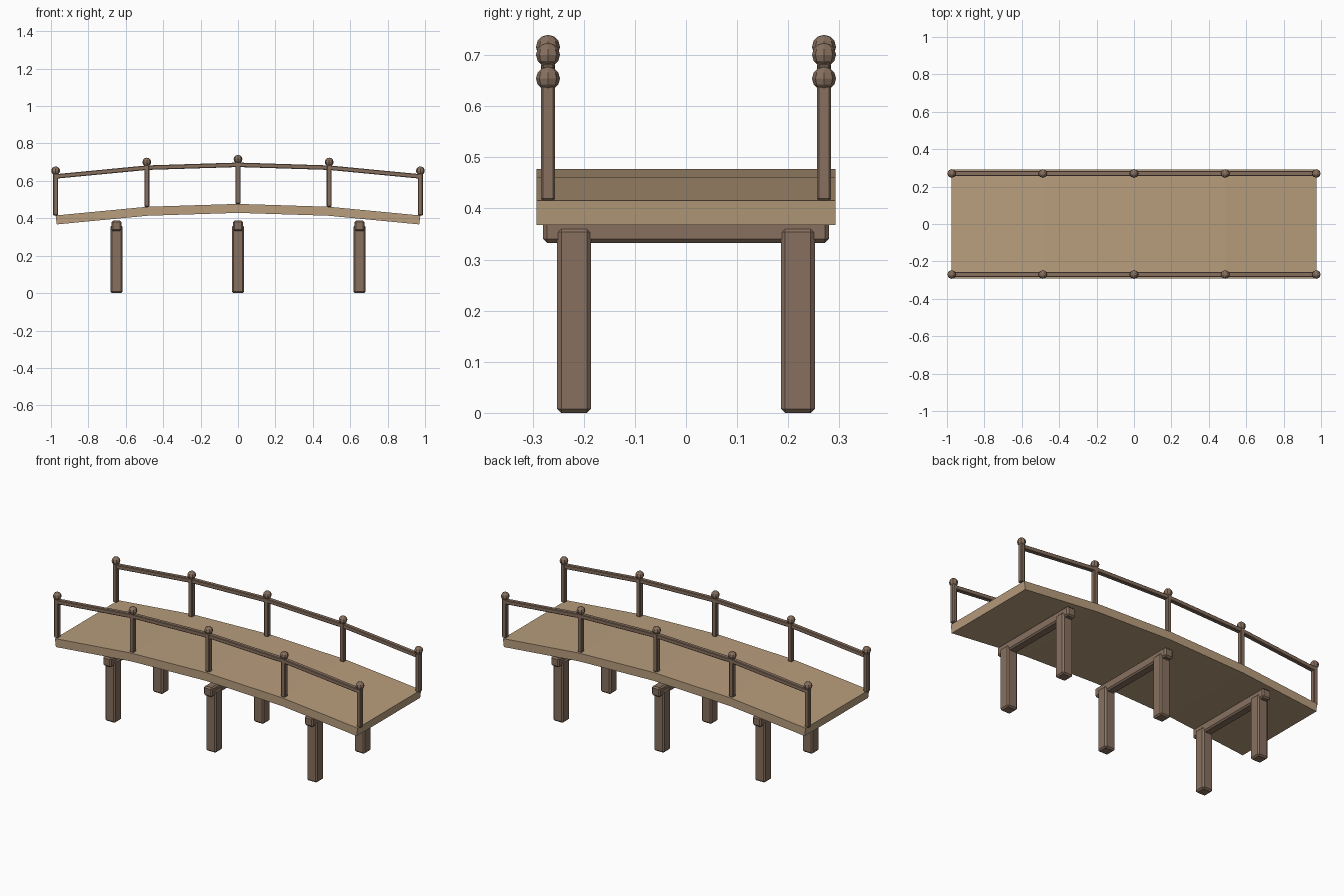
import bpy
import bmesh
from math import sin, cos, asin

if "Cube" in bpy.data.objects:
    bpy.data.objects.remove(bpy.data.objects["Cube"], do_unlink=True)

HALF = 0.975      # half span of the deck
RISE = 0.062      # height of the arch
CROWN = 0.477     # deck top at midspan
RADIUS = (HALF ** 2 + RISE ** 2) / (2 * RISE)
SIDE = 0.27       # railing offset from the centre line
STATIONS = [HALF * i / 2 for i in range(-2, 3)]


def make_material(name, color):
    mat = bpy.data.materials.new(name)
    mat.use_nodes = True
    mat.diffuse_color = color
    mat.node_tree.nodes["Principled BSDF"].inputs["Base Color"].default_value = color
    return mat


tan_wood = make_material("tan wood", (0.48, 0.34, 0.205, 1))
dark_wood = make_material("dark wood", (0.245, 0.163, 0.115, 1))


def add_object(name, bm, mat, bevel=0):
    bmesh.ops.recalc_face_normals(bm, faces=bm.faces)
    mesh = bpy.data.meshes.new(name)
    bm.to_mesh(mesh)
    bm.free()
    mesh.materials.append(mat)
    obj = bpy.data.objects.new(name, mesh)
    bpy.context.collection.objects.link(obj)
    if bevel:
        mod = obj.modifiers.new("soft edges", "BEVEL")
        mod.width = bevel
        mod.segments = 1
        mod.limit_method = "ANGLE"
    return obj


def box(name, center, size, mat, bevel):
    bm = bmesh.new()
    bmesh.ops.create_cube(bm, size=1)
    bmesh.ops.scale(bm, vec=size, verts=bm.verts)
    bmesh.ops.translate(bm, vec=center, verts=bm.verts)
    return add_object(name, bm, mat, bevel)


def arch_height(x):
    return CROWN - RADIUS + (RADIUS ** 2 - x ** 2) ** 0.5


def arched_beam(name, y, width, lift, thickness, mat, bevel=0):
    """Sweep a rectangle along the arch, one segment per post bay."""
    bm = bmesh.new()
    rings = []
    for x in STATIONS:
        a = asin(x / RADIUS)
        z = arch_height(x) + lift
        low = (x - sin(a) * thickness, z - cos(a) * thickness)
        corners = [((x, z), -1), ((x, z), 1), (low, 1), (low, -1)]
        rings.append([bm.verts.new((p[0], y + s * width / 2, p[1]))
                      for p, s in corners])
    for r, q in zip(rings, rings[1:]):
        for i in range(4):
            j = (i + 1) % 4
            bm.faces.new((r[i], r[j], q[j], q[i]))
    bm.faces.new(rings[0])
    bm.faces.new(rings[-1])
    return add_object(name, bm, mat, bevel)


# Arched walking deck
arched_beam("deck", 0, 0.584, 0, 0.048, tan_wood)

# Railings with posts and ball finials
for side, sign in (("left", 1), ("right", -1)):
    # Facing -y, the far and near railings are the back and front
    label = "back" if sign > 0 else "front"
    y = sign * SIDE
    arched_beam(label + "_handrail", y, 0.025, 0.221, 0.024, dark_wood, 0.003)
    for i, x in enumerate(STATIONS):
        z = arch_height(x)
        box(f"{label}_railing_post_{i + 1}", (x, y, z + 0.113),
            (0.027, 0.027, 0.226), dark_wood, 0.004)
        bm = bmesh.new()
        bmesh.ops.create_uvsphere(bm, u_segments=8, v_segments=6, radius=0.0235)
        bmesh.ops.translate(bm, vec=(x, y, z + 0.239), verts=bm.verts)
        add_object(f"{label}_post_ball_{i + 1}", bm, dark_wood)

# Trestle supports: a cross beam on two legs
for i, x in enumerate((-0.65, 0, 0.65)):
    box(f"cross_beam_{i + 1}", (x, 0, 0.36), (0.054, 0.56, 0.055), dark_wood, 0.008)
    for label, sign in (("back", 1), ("front", -1)):
        box(f"{label}_leg_{i + 1}", (x, sign * 0.219, 0.181),
            (0.066, 0.066, 0.362), dark_wood, 0.008)
